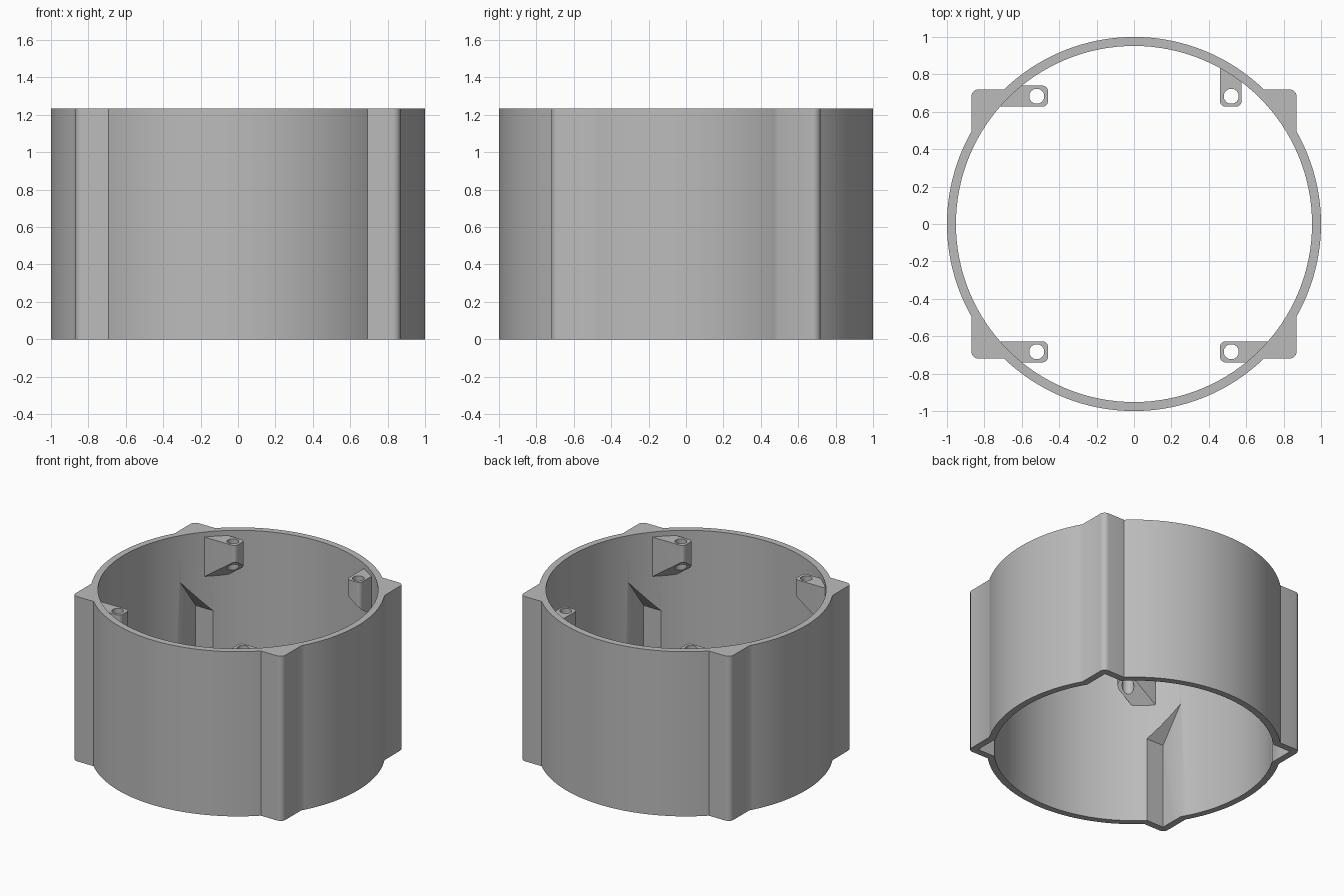
import bpy, bmesh, math

if "Cube" in bpy.data.objects:
    bpy.data.objects.remove(bpy.data.objects["Cube"], do_unlink=True)

HEIGHT = 1.235
BORE = 0.952
HOLE = (0.52, 0.683)

grey = bpy.data.materials.new("plain grey")
grey.use_nodes = True
colour = (0.5, 0.5, 0.5, 1)
grey.diffuse_color = colour
grey.node_tree.nodes["Principled BSDF"].inputs["Base Color"].default_value = colour


def circle(cx, cy, radius, count=128):
    return [(cx + radius * math.cos(math.tau * i / count),
             cy + radius * math.sin(math.tau * i / count)) for i in range(count)]


def rounded_rect(x0, x1, y0, y1, radius, steps=6):
    centres = [(x1 - radius, y1 - radius), (x0 + radius, y1 - radius),
               (x0 + radius, y0 + radius), (x1 - radius, y0 + radius)]
    points = []
    for quarter, (cx, cy) in enumerate(centres):
        for i in range(steps + 1):
            a = math.pi / 2 * (quarter + i / steps)
            points.append((cx + radius * math.cos(a), cy + radius * math.sin(a)))
    return points


def prism(name, outline, bottom, top):
    """Extrude an outline between two heights, each a function of x and y."""
    bm = bmesh.new()
    low = [bm.verts.new((x, y, bottom(x, y))) for x, y in outline]
    high = [bm.verts.new((x, y, top(x, y))) for x, y in outline]
    bm.faces.new(low)
    bm.faces.new(high)
    for i in range(len(low)):
        j = (i + 1) % len(low)
        bm.faces.new((low[i], low[j], high[j], high[i]))
    bmesh.ops.recalc_face_normals(bm, faces=bm.faces)
    mesh = bpy.data.meshes.new(name)
    bm.to_mesh(mesh)
    bm.free()
    mesh.materials.append(grey)
    obj = bpy.data.objects.new(name, mesh)
    bpy.context.scene.collection.objects.link(obj)
    return obj


def level(z):
    return lambda x, y: z


def combine(target, tool, operation):
    """Apply a boolean and delete the helper."""
    bpy.context.view_layer.objects.active = target
    mod = target.modifiers.new("boolean", 'BOOLEAN')
    mod.operation = operation
    mod.solver = 'EXACT'
    mod.object = tool
    bpy.ops.object.modifier_apply(modifier=mod.name)
    bpy.data.objects.remove(tool, do_unlink=True)


def pocket_ceiling(x, y):
    return 0.64 + 1.32 * (0.67 - abs(y))


def tab_underside(x, y):
    return 0.907 + 0.707 * (1.337 - abs(x) - abs(y))


# Outer shell: round drum with four square corners, bored through
housing = prism("housing", circle(0, 0, 1), level(0), level(HEIGHT))
corners = prism("corner_block", rounded_rect(-0.87, 0.87, -0.72, 0.72, 0.04),
                level(0), level(HEIGHT))
combine(housing, corners, 'UNION')
combine(housing, prism("bore", circle(0, 0, BORE), level(-0.1), level(HEIGHT + 0.1)), 'DIFFERENCE')

parts = [housing]
for sx, sy, side in ((-1, -1, "front_right"), (1, -1, "front_left"),
                     (-1, 1, "back_right"), (1, 1, "back_left")):
    # Hollow in the lower corner with a sloping ceiling
    area = [(sx * x, sy * y) for x, y in ((0.5, 0.4), (0.82, 0.4), (0.82, 0.67), (0.5, 0.67))]
    combine(housing, prism("pocket", area, level(-0.1), pocket_ceiling), 'DIFFERENCE')

    # Screw tab on the inner wall; the back left one runs front to back
    if side == "back_left":
        shape = rounded_rect(0.46, 0.575, 0.627, 0.95, 0.03)
    else:
        shape = rounded_rect(0.46, 0.85, 0.627, 0.74, 0.03)
    shape = [(sx * x, sy * y) for x, y in shape]
    tab = prism("screw_tab_" + side, shape, tab_underside, level(1.197))
    combine(tab, prism("trim", circle(0, 0, BORE + 0.004), level(0), level(HEIGHT)), 'INTERSECT')
    hole = circle(sx * HOLE[0], sy * HOLE[1], 0.04, 32)
    combine(tab, prism("screw_hole", hole, level(0.5), level(HEIGHT)), 'DIFFERENCE')
    parts.append(tab)

# Smooth curved walls, crisp edges
bpy.ops.object.select_all(action='DESELECT')
for part in parts:
    part.select_set(True)
bpy.context.view_layer.objects.active = housing
bpy.ops.object.shade_smooth_by_angle(angle=math.radians(30))
